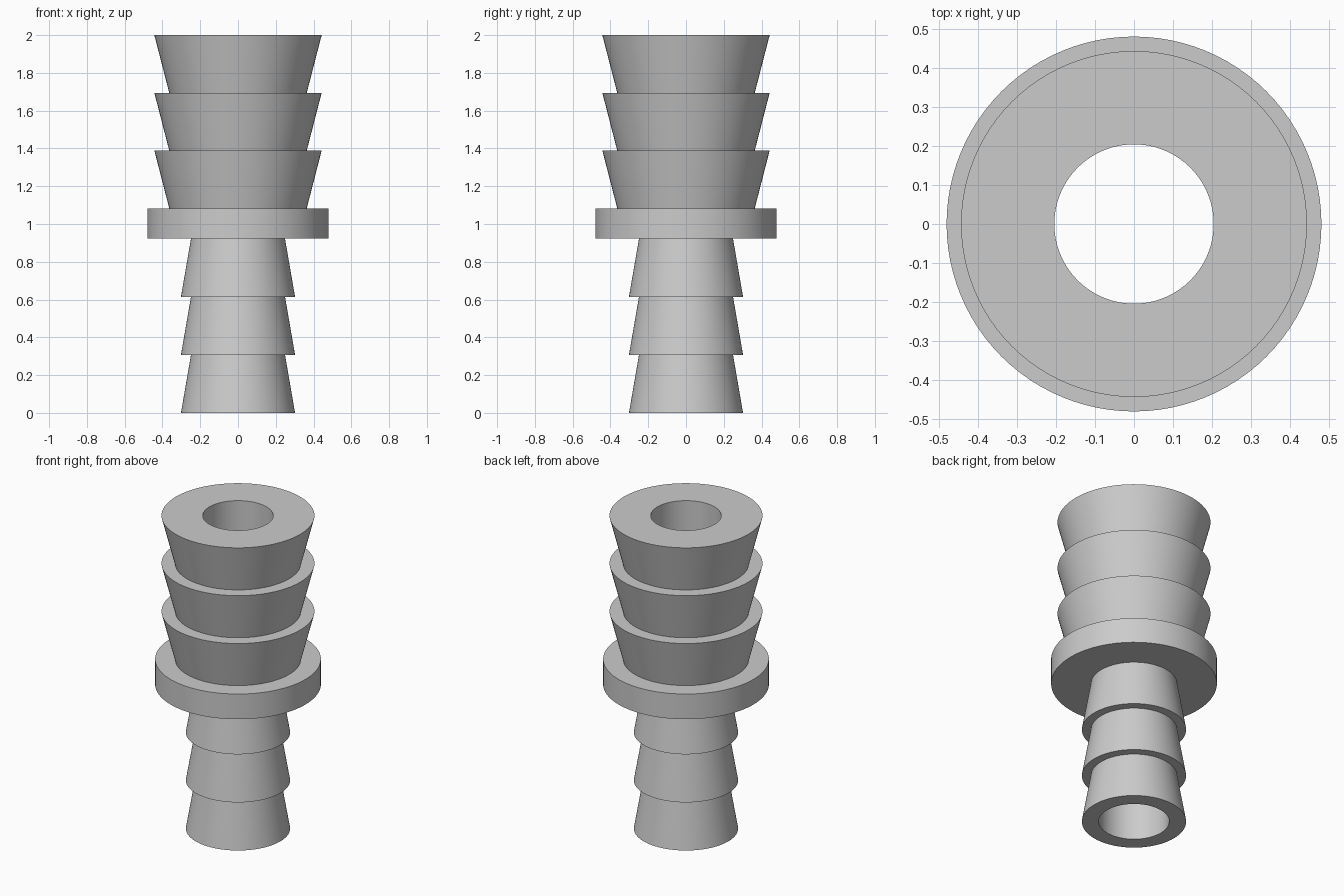
import bpy
import bmesh
import math

cube = bpy.data.objects.get("Cube")
if cube:
    bpy.data.objects.remove(cube, do_unlink=True)

SEGMENTS = 96
BORE = 0.204
COLLAR_RADIUS, COLLAR_LOW, COLLAR_HIGH = 0.48, 0.922, 1.083
BARBS, TOP = 3, 2.0


def barbs(z0, z1, r0, r1):
    """Stacked tapered rings as (radius, height) points, from z0 up to z1."""
    step = (z1 - z0) / BARBS
    points = []
    for i in range(BARBS):
        points += [(r0, z0 + i * step), (r1, z0 + (i + 1) * step)]
    return points


def lathe(name, profile, material):
    """Revolve a closed (radius, height) profile around the z axis."""
    bm = bmesh.new()
    rings = []
    for r, z in profile:
        ring = []
        for i in range(SEGMENTS):
            a = math.tau * i / SEGMENTS
            ring.append(bm.verts.new((r * math.cos(a), r * math.sin(a), z)))
        rings.append(ring)
    for low, high in zip(rings, rings[1:] + rings[:1]):
        for i in range(SEGMENTS):
            j = (i + 1) % SEGMENTS
            bm.faces.new((low[i], low[j], high[j], high[i]))
    bmesh.ops.recalc_face_normals(bm, faces=bm.faces)
    mesh = bpy.data.meshes.new(name)
    bm.to_mesh(mesh)
    bm.free()
    mesh.materials.append(material)
    obj = bpy.data.objects.new(name, mesh)
    bpy.context.collection.objects.link(obj)
    bpy.ops.object.select_all(action='DESELECT')
    obj.select_set(True)
    bpy.context.view_layer.objects.active = obj
    bpy.ops.object.shade_smooth_by_angle(angle=math.radians(30))
    return obj


# Plain grey plastic
grey = bpy.data.materials.new("light_grey")
grey.use_nodes = True
colour = (0.6, 0.6, 0.6, 1.0)
grey.diffuse_color = colour
grey.node_tree.nodes["Principled BSDF"].inputs["Base Color"].default_value = colour

# Closed wall section: narrow barbs, collar, wide barbs, then the straight bore
section = barbs(0.0, COLLAR_LOW, 0.302, 0.249)
section += [(COLLAR_RADIUS, COLLAR_LOW), (COLLAR_RADIUS, COLLAR_HIGH)]
section += barbs(COLLAR_HIGH, TOP, 0.364, 0.443)
section += [(BORE, TOP), (BORE, 0.0)]
lathe("barbed_hose_connector", section, grey)
